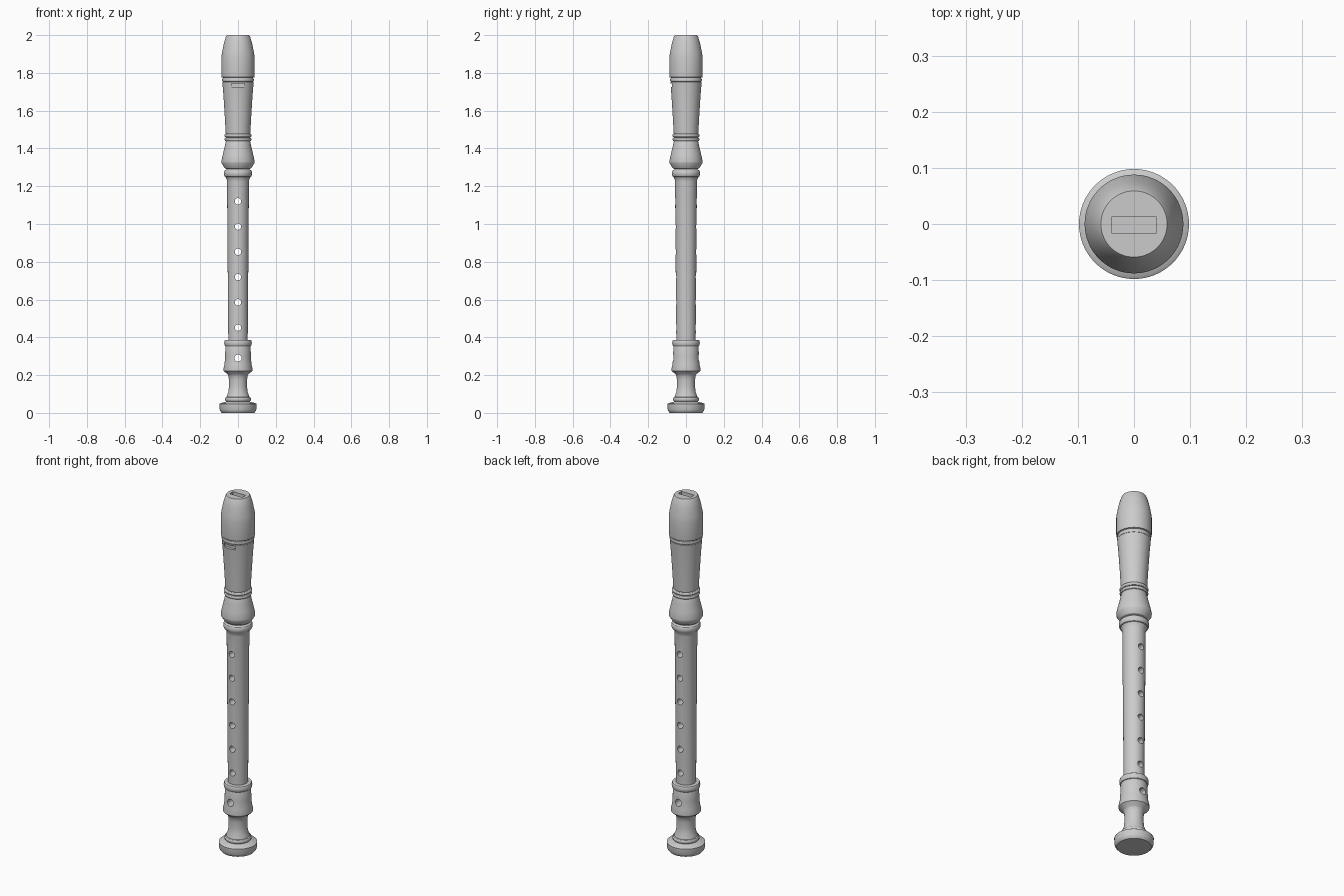
import bpy, bmesh, math

if "Cube" in bpy.data.objects:
    bpy.data.objects.remove(bpy.data.objects["Cube"])

SEG = 64


def lathe(name, profile):
    """Closed solid of revolution from (radius, z) points, bottom to top."""
    bm = bmesh.new()
    rings = [[bm.verts.new((r * math.cos(2 * math.pi * i / SEG),
                            r * math.sin(2 * math.pi * i / SEG), z))
              for i in range(SEG)] for r, z in profile]
    for a, b in zip(rings, rings[1:]):
        for i in range(SEG):
            j = (i + 1) % SEG
            bm.faces.new((a[i], a[j], b[j], b[i]))
    bm.faces.new(rings[0][::-1])
    bm.faces.new(rings[-1])
    me = bpy.data.meshes.new(name)
    bm.to_mesh(me)
    bm.free()
    ob = bpy.data.objects.new(name, me)
    bpy.context.collection.objects.link(ob)
    return ob


def bead(r, z, h, bulge, n=6):
    """Rounded ring profile of base radius r centred at height z."""
    return [(r + bulge * math.sin(math.pi * k / n),
             z - h / 2 * math.cos(math.pi * k / n)) for k in range(n + 1)]


def cut(ob, cutter):
    """Subtract the cutter from the part and remove the cutter."""
    cutter.hide_render = True
    m = ob.modifiers.new("cut", 'BOOLEAN')
    m.operation, m.solver, m.object = 'DIFFERENCE', 'EXACT', cutter
    bpy.context.view_layer.objects.active = ob
    bpy.ops.object.modifier_apply(modifier=m.name)
    bpy.data.objects.remove(cutter)


def box(loc, size):
    bpy.ops.mesh.primitive_cube_add(size=1, location=loc)
    ob = bpy.context.object
    ob.scale = size
    bpy.context.view_layer.update()
    return ob


def drill(ob, z, r):
    """Round finger hole straight through from front to back."""
    bpy.ops.mesh.primitive_cylinder_add(vertices=24, radius=r, depth=0.4,
                                        location=(0, 0, z),
                                        rotation=(math.pi / 2, 0, 0))
    cut(ob, bpy.context.object)


# foot joint: base disc, waist, flared barrel and top bead
foot = lathe("foot_joint",
             [(0.086, 0.0), (0.093, 0.008), (0.097, 0.018), (0.098, 0.048), (0.092, 0.052),
              (0.068, 0.057)] + bead(0.06, 0.072, 0.024, 0.009)
             + [(0.058, 0.092), (0.051, 0.11), (0.048, 0.14), (0.048, 0.175), (0.051, 0.198),
                (0.056, 0.205), (0.076, 0.222), (0.077, 0.232), (0.071, 0.26), (0.068, 0.30),
                (0.067, 0.35)] + bead(0.066, 0.37, 0.034, 0.007))

# middle joint: slightly tapered tube with a bead at the top
middle = lathe("middle_joint",
               [(0.051, 0.37), (0.052, 0.45), (0.058, 1.225), (0.06, 1.238), (0.065, 1.247)]
               + bead(0.066, 1.268, 0.036, 0.009) + [(0.062, 1.29), (0.062, 1.31)])

# head joint: flared socket, beads, tapered body and beak
head = lathe("head_joint",
             [(0.06, 1.291), (0.07, 1.296), (0.087, 1.322), (0.088, 1.332), (0.08, 1.37),
              (0.07, 1.41), (0.065, 1.437)] + bead(0.064, 1.448, 0.018, 0.007)
             + bead(0.063, 1.468, 0.018, 0.009)
             + [(0.065, 1.48), (0.070, 1.57), (0.077, 1.68), (0.083, 1.752)]
             + bead(0.08, 1.762, 0.018, 0.004)
             + [(0.08, 1.775), (0.087, 1.777), (0.088, 1.785), (0.088, 1.88), (0.085, 1.905),
                (0.075, 1.955), (0.064, 1.992), (0.059, 2.0)])

# finger holes
for i in range(6):
    drill(middle, 1.12 - 0.1337 * i, 0.017)
drill(foot, 0.29, 0.019)

# windway slot in the beak and window at the front
cut(head, box((0, -0.002, 1.99), (0.079, 0.03, 0.06)))
cut(head, box((0, -0.1, 1.735), (0.07, 0.07, 0.02)))

for ob in (foot, middle, head):
    bpy.ops.object.select_all(action='DESELECT')
    ob.select_set(True)
    bpy.context.view_layer.objects.active = ob
    bpy.ops.object.shade_smooth_by_angle(angle=math.radians(30))
